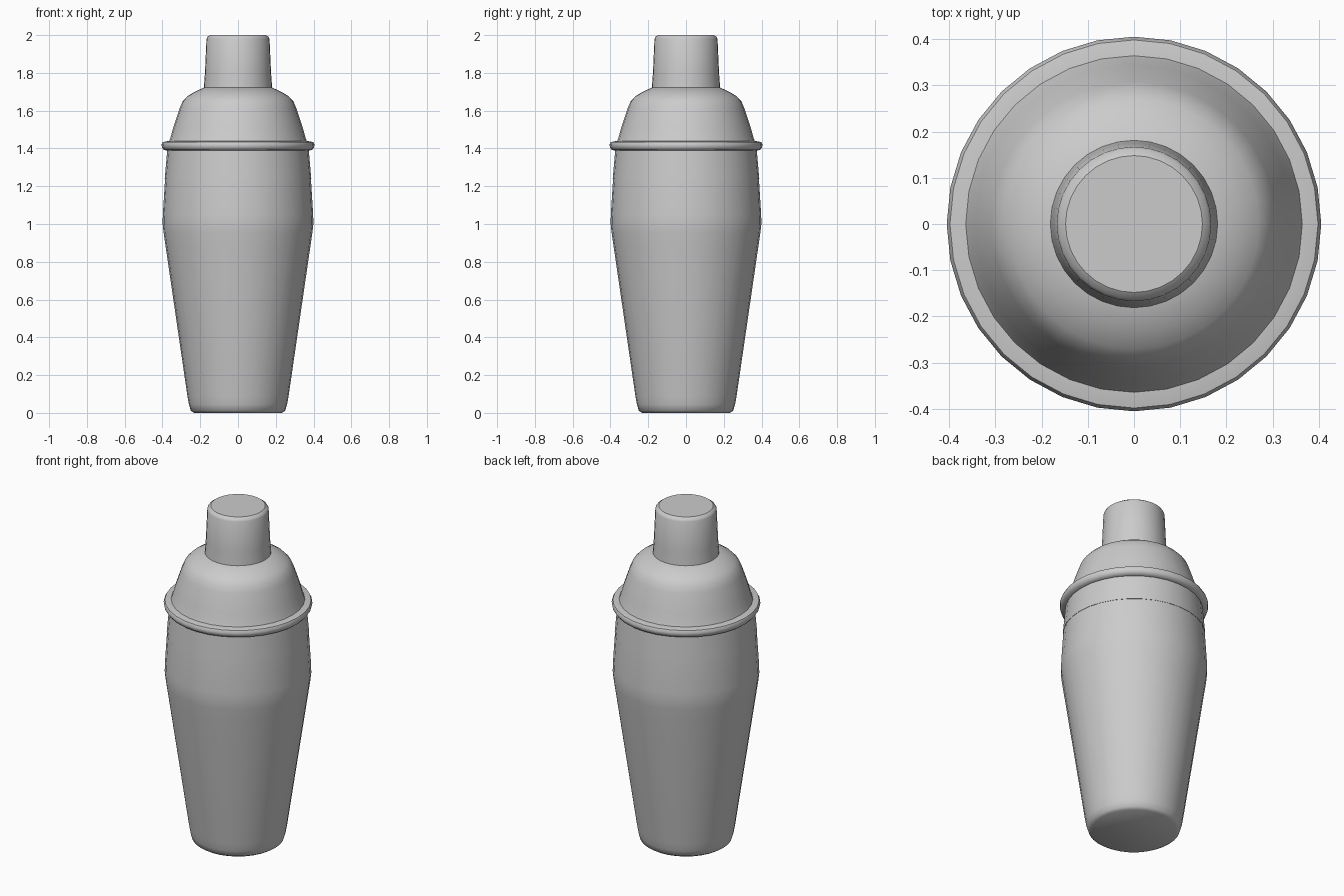
import bpy, bmesh, math

cube = bpy.data.objects.get("Cube")
if cube:
    bpy.data.objects.remove(cube, do_unlink=True)

# Brushed steel colour
steel = bpy.data.materials.new("light_grey_steel")
steel.use_nodes = True
colour = (0.6, 0.6, 0.6, 1)
steel.diffuse_color = colour
steel.node_tree.nodes["Principled BSDF"].inputs["Base Color"].default_value = colour

SIDES = 32


def lathe(name, profile, angle=32):
    """Turn (radius, height) points around z and close both ends."""
    bm = bmesh.new()
    rings = []
    for r, z in profile:
        steps = [i * math.tau / SIDES for i in range(SIDES)]
        rings.append([bm.verts.new((r * math.cos(a), r * math.sin(a), z)) for a in steps])
    for low, high in zip(rings, rings[1:]):
        for i in range(SIDES):
            j = (i + 1) % SIDES
            bm.faces.new((low[i], low[j], high[j], high[i]))
    bm.faces.new(rings[0][::-1])
    bm.faces.new(rings[-1])
    mesh = bpy.data.meshes.new(name)
    bm.to_mesh(mesh)
    bm.free()
    mesh.materials.append(steel)
    obj = bpy.data.objects.new(name, mesh)
    bpy.context.collection.objects.link(obj)
    bpy.ops.object.select_all(action="DESELECT")
    obj.select_set(True)
    bpy.context.view_layer.objects.active = obj
    bpy.ops.object.shade_smooth_by_angle(angle=math.radians(angle))
    return obj


# Tapered cup with a rounded foot
lathe("cup", [(0.232, 0), (0.25, 0.012), (0.26, 0.045), (0.268, 0.09),
              (0.383, 0.88), (0.394, 0.955), (0.399, 1.0), (0.398, 1.05),
              (0.386, 1.24), (0.371, 1.395)], 46)

# Thin sleeve at the mouth of the cup
lathe("sleeve", [(0.388, 1.238), (0.374, 1.398)])

# Rolled rim between cup and lid
lathe("rim", [(0.372, 1.388), (0.393, 1.392), (0.402, 1.405), (0.405, 1.42),
              (0.398, 1.434), (0.366, 1.44)], 45)

# Domed strainer lid with a short neck
lathe("domed_lid", [(0.366, 1.435), (0.358, 1.455), (0.343, 1.51), (0.308, 1.615),
                    (0.293, 1.65), (0.27, 1.675), (0.235, 1.697),
                    (0.175, 1.725)])
lathe("neck", [(0.174, 1.715), (0.171, 1.8)])

# Small cap with a chamfered top
lathe("cap", [(0.181, 1.722), (0.175, 1.8), (0.167, 1.98), (0.162, 1.99), (0.148, 2.0)])
